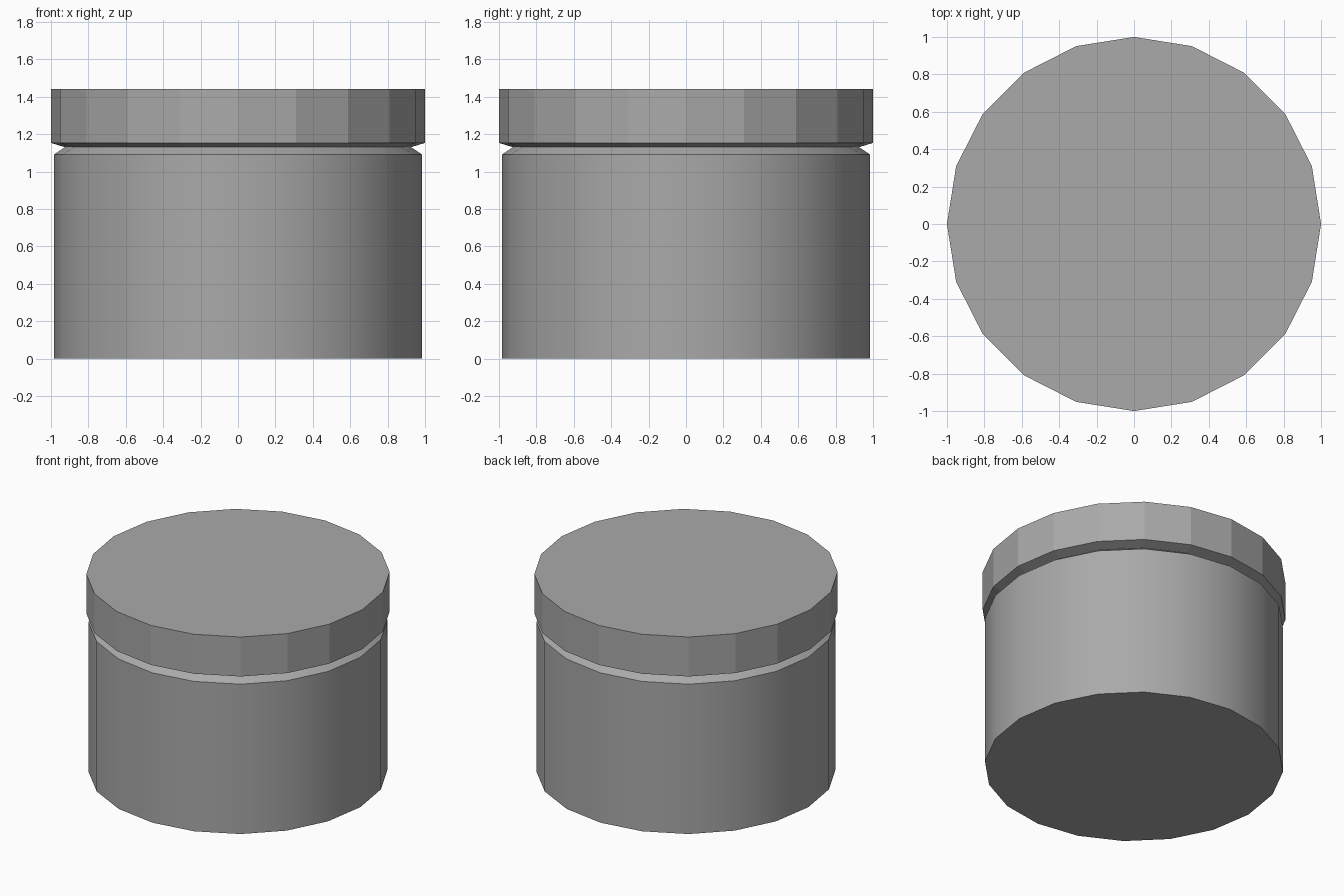
import bpy, bmesh, math

if "Cube" in bpy.data.objects:
    bpy.data.objects.remove(bpy.data.objects["Cube"], do_unlink=True)

SIDES = 20

grey = bpy.data.materials.new("mid_grey")
grey.use_nodes = True
colour = (0.4, 0.4, 0.4, 1)
grey.diffuse_color = colour
grey.node_tree.nodes["Principled BSDF"].inputs["Base Color"].default_value = colour


def turned(name, profile, smooth):
    """Closed solid turned about z from (radius, height) points."""
    bm = bmesh.new()
    rings = []
    for r, z in profile:
        angles = [math.tau * i / SIDES for i in range(SIDES)]
        rings.append([bm.verts.new((r * math.cos(a), r * math.sin(a), z)) for a in angles])
    for low, high in zip(rings, rings[1:]):
        for i in range(SIDES):
            j = (i + 1) % SIDES
            bm.faces.new((low[i], low[j], high[j], high[i]))
    bm.faces.new(rings[0][::-1])
    bm.faces.new(rings[-1])
    mesh = bpy.data.meshes.new(name)
    bm.to_mesh(mesh)
    bm.free()
    mesh.materials.append(grey)
    obj = bpy.data.objects.new(name, mesh)
    bpy.context.collection.objects.link(obj)
    if smooth:
        bpy.ops.object.select_all(action="DESELECT")
        obj.select_set(True)
        bpy.context.view_layer.objects.active = obj
        bpy.ops.object.shade_smooth_by_angle(angle=math.radians(30))
    return obj


# Smooth drum with a chamfered shoulder
turned("body", [(0.985, 0), (0.985, 1.09), (0.925, 1.13)], True)
# Faceted lid with an undercut that meets the shoulder
turned("lid", [(0.925, 1.13), (1, 1.153), (1, 1.44)], False)
